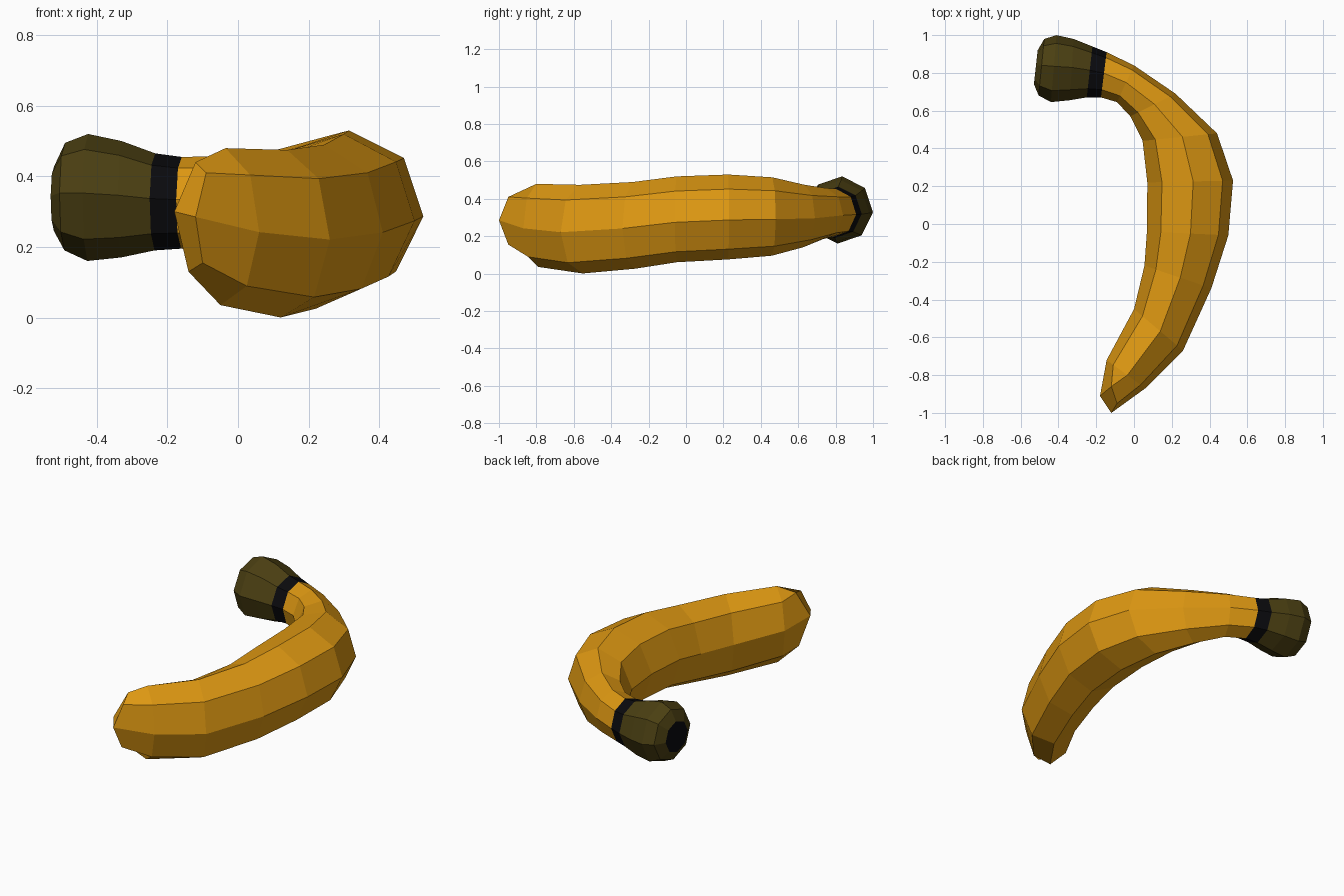
import bpy, bmesh, math
from mathutils import Vector

if "Cube" in bpy.data.objects:
    bpy.data.objects.remove(bpy.data.objects["Cube"])

SIDES = 8
TWIST = math.radians(-4)

# Stations: outer x, y, inner x, y, bottom z, top z
BODY = [
    (0.06, -0.87, -0.145, -0.72, 0.035, 0.48),
    (0.26, -0.67, 0.00, -0.45, 0.00, 0.475),
    (0.41, -0.34, 0.055, -0.22, 0.025, 0.49),
    (0.50, -0.06, 0.068, -0.04, 0.06, 0.52),
    (0.525, 0.23, 0.07, 0.22, 0.075, 0.53),
    (0.44, 0.48, 0.045, 0.44, 0.095, 0.515),
    (0.22, 0.69, -0.02, 0.57, 0.14, 0.475),
    (0.00, 0.84, -0.09, 0.645, 0.185, 0.457),
    (-0.145, 0.91, -0.175, 0.67, 0.195, 0.455),
]
BAND = [BODY[-1], (-0.22, 0.94, -0.25, 0.67, 0.19, 0.465)]
STEM = [
    BAND[-1],
    (-0.32, 0.98, -0.34, 0.655, 0.17, 0.50),
    (-0.41, 1.00, -0.44, 0.645, 0.16, 0.52),
    (-0.475, 0.98, -0.505, 0.68, 0.19, 0.495),
    (-0.51, 0.92, -0.53, 0.74, 0.245, 0.43),
]


def ring(st):
    ox, oy, ix, iy, z0, z1 = st
    o, i = Vector((ox, oy, 0)), Vector((ix, iy, 0))
    c = (o + i) / 2 + Vector((0, 0, (z0 + z1) / 2))
    u, v = (o - i) / 2, Vector((0, 0, (z1 - z0) / 2))
    angles = [TWIST + k * 2 * math.pi / SIDES for k in range(SIDES)]
    return [c + u * math.cos(a) + v * math.sin(a) for a in angles]


def make(name, rings, color, caps=()):
    bm = bmesh.new()
    rows = [[bm.verts.new(p) for p in r] for r in rings]
    for a, b in zip(rows, rows[1:]):
        for k in range(len(a)):
            n = (k + 1) % len(a)
            bm.faces.new((a[k], a[n], b[n], b[k]))
    for idx in caps:
        bm.faces.new([rows[0][k] for k in idx])
    bmesh.ops.remove_doubles(bm, verts=bm.verts, dist=0.0005)
    bmesh.ops.recalc_face_normals(bm, faces=bm.faces)
    me = bpy.data.meshes.new(name)
    bm.to_mesh(me)
    bm.free()
    mat = bpy.data.materials.new(name + "_material")
    mat.diffuse_color = color
    mat.use_nodes = True
    mat.node_tree.nodes["Principled BSDF"].inputs["Base Color"].default_value = mat.diffuse_color
    me.materials.append(mat)
    ob = bpy.data.objects.new(name, me)
    bpy.context.collection.objects.link(ob)


# Blunt wedge-shaped end: six corners, upper and lower inner ones shared by two ribs
up_in, low_in = Vector((-0.12, -0.86, 0.44)), Vector((-0.14, -0.86, 0.13))
tip = [Vector((-0.12, -1.0, 0.285)), Vector((-0.09, -0.95, 0.41)), up_in, up_in,
       Vector((-0.18, -0.91, 0.30)), low_in, low_in, Vector((-0.10, -0.95, 0.155))]

GOLD = (0.72, 0.31, 0.006, 1)
OLIVE = (0.07, 0.05, 0.006, 1)
BLACK = (0.003, 0.003, 0.004, 1)

# Curved fruit body
make("curved_body", [tip] + [ring(s) for s in BODY], GOLD,
     caps=[(0, 1, 2, 4), (0, 4, 5, 7)])
# Dark band, stem knob and its end disc
make("neck_band", [ring(s) for s in BAND], BLACK)
make("stem_knob", [ring(s) for s in STEM], OLIVE)
make("stem_end", [ring(STEM[-1])], BLACK, caps=[tuple(range(SIDES))[::-1]])

# Stem end faces outward (towards -x)
me = bpy.data.objects["stem_end"].data
if me.polygons[0].normal.x > 0:
    me.flip_normals()
